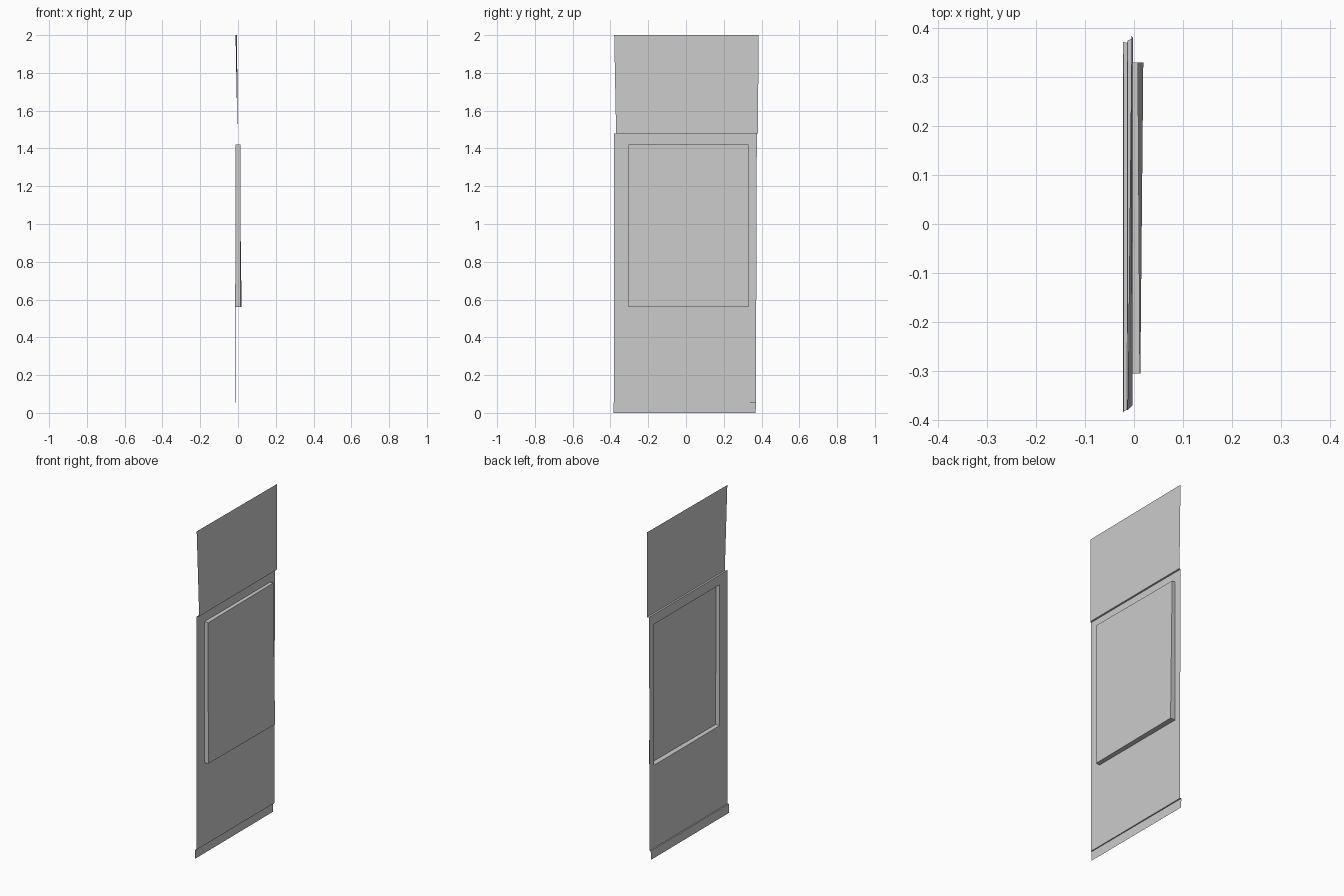
import bpy

if "Cube" in bpy.data.objects:
    bpy.data.objects.remove(bpy.data.objects["Cube"])


def sheet(name, loops, faces):
    """Make an object from corner loops of four points each."""
    verts = [p for loop in loops for p in loop]
    me = bpy.data.meshes.new(name)
    me.from_pydata(verts, [], faces)
    me.update()
    ob = bpy.data.objects.new(name, me)
    bpy.context.collection.objects.link(ob)
    return ob


def bands(first, last):
    """Quads joining consecutive four-point loops."""
    return [(4 * k + i, 4 * k + (i + 1) % 4, 4 * k + 4 + (i + 1) % 4, 4 * k + 4 + i)
            for k in range(first, last) for i in range(4)]


# Main panel: frame, shallow sides and raised face, hollow at the back
outer = [(-0.015, -0.38, 0.055), (-0.014, 0.37, 0.055),
         (-0.013, 0.375, 1.48), (-0.014, -0.38, 1.48)]
y0, y1, z0, z1 = -0.305, 0.33, 0.56, 1.42
rim = [(-0.014, y0, z0), (-0.014, y1, z0), (-0.013, y1, z1), (-0.014, y0, z1)]
raised = [(0.013, y0, z0), (0.019, y1, z0), (0.008, y1, z1), (0.012, y0, z1)]
sheet("door_panel", [outer, rim, raised], bands(0, 2) + [(8, 9, 10, 11)])

# Upper panel, leaning slightly, with the ledge joining it to the main panel
ledge = [outer[3], outer[2], (-0.002, 0.38, 1.48), (-0.003, -0.37, 1.48)]
top = [ledge[3], ledge[2], (-0.005, 0.385, 2.0), (-0.013, -0.38, 2.0)]
sheet("upper_panel", [ledge, top], [(0, 1, 2, 3), (4, 5, 6, 7)])

# Bottom strip, set back, with its ledge
kick = [(-0.022, -0.385, 0.0), (-0.022, 0.368, 0.0),
        (-0.022, 0.372, 0.055), (-0.021, -0.383, 0.055)]
kick_ledge = [kick[3], kick[2], outer[1], outer[0]]
sheet("bottom_strip", [kick, kick_ledge], [(0, 1, 2, 3), (4, 5, 6, 7)])
